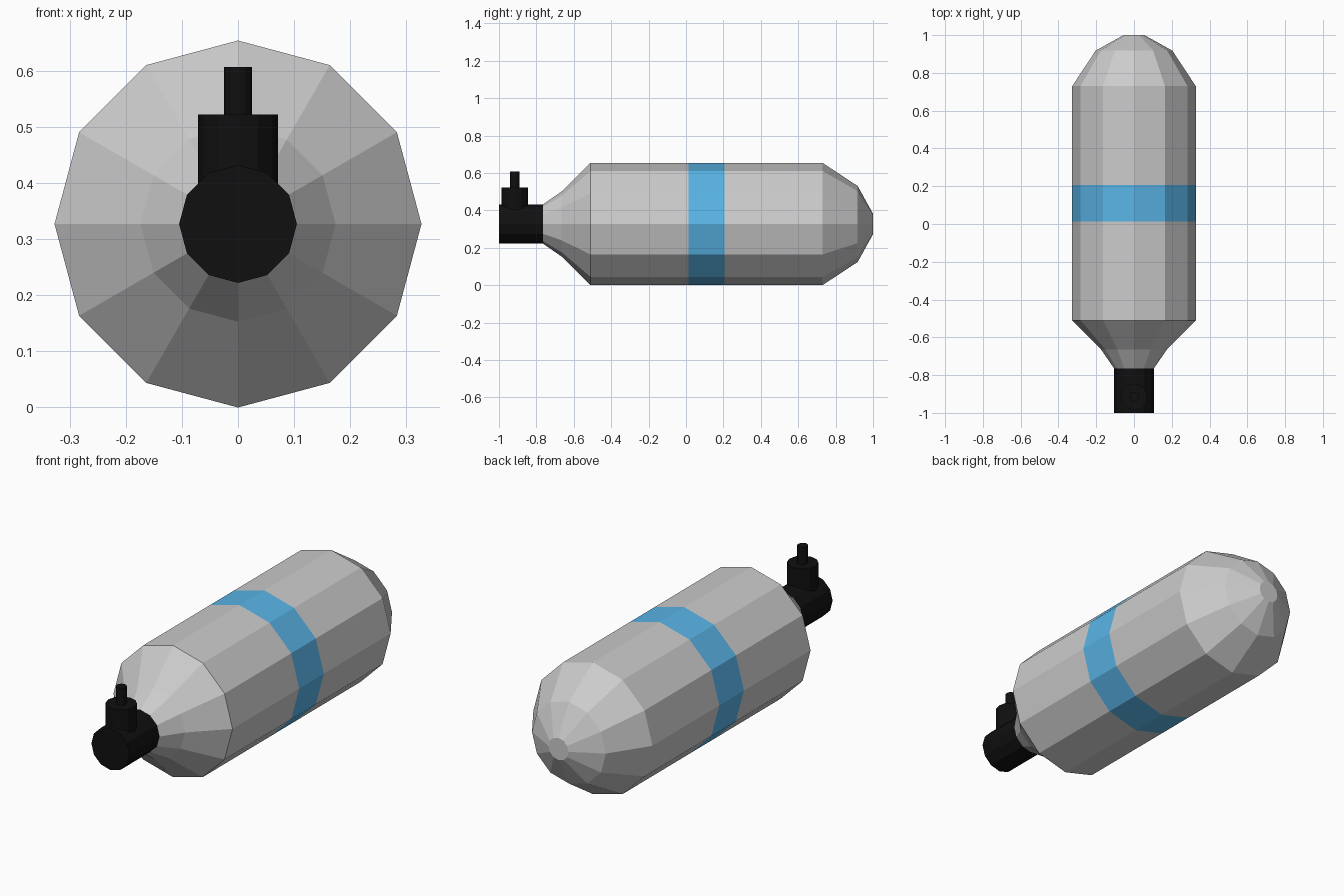
import bpy, bmesh
from math import sin, cos, pi

if "Cube" in bpy.data.objects:
    bpy.data.objects.remove(bpy.data.objects["Cube"])

SIDES = 12
AXIS_Z = 0.327


def material(name, rgb):
    m = bpy.data.materials.new(name)
    m.diffuse_color = (*rgb, 1)
    m.use_nodes = True
    m.node_tree.nodes["Principled BSDF"].inputs["Base Color"].default_value = m.diffuse_color
    return m


def lathe(name, profile, place, mats, band=None):
    """Sweep (distance, radius) points around an axis; close both ends."""
    bm = bmesh.new()
    angles = [2 * pi * i / SIDES for i in range(SIDES)]
    rings = [[bm.verts.new(place(r * cos(a), r * sin(a), d)) for a in angles]
             for d, r in profile]
    for k, (a, b) in enumerate(zip(rings, rings[1:])):
        for i in range(SIDES):
            j = (i + 1) % SIDES
            f = bm.faces.new((a[i], a[j], b[j], b[i]))
            f.material_index = 1 if k == band else 0
    bm.faces.new(rings[0])
    bm.faces.new(rings[-1])
    bmesh.ops.recalc_face_normals(bm, faces=bm.faces)
    mesh = bpy.data.meshes.new(name)
    bm.to_mesh(mesh)
    bm.free()
    for m in mats:
        mesh.materials.append(m)
    ob = bpy.data.objects.new(name, mesh)
    bpy.context.collection.objects.link(ob)
    return ob


def lying(u, v, d):
    return (u, d, AXIS_Z + v)


def upright(u, v, d):
    return (u, -0.915 + v, d)


grey = material("grey_metal", (0.8, 0.8, 0.8))
blue = material("blue_paint", (0.1, 0.46, 0.8))
black = material("black_valve", (0.005, 0.005, 0.005))

# Tank with tapered shoulder, painted band and rounded base
lathe("tank", [(-0.765, 0.105), (-0.665, 0.174), (-0.51, 0.327), (0.013, 0.327),
               (0.206, 0.327), (0.73, 0.327), (0.918, 0.203), (1.0, 0.055)],
      lying, [grey, blue], band=3)

# Valve body, upright stem and knob
lathe("valve_body", [(-1.0, 0.105), (-0.765, 0.105)], lying, [black])
lathe("valve_stem", [(AXIS_Z, 0.071), (0.522, 0.071)], upright, [black])
lathe("valve_knob", [(0.50, 0.025), (0.607, 0.025)], upright, [black])
